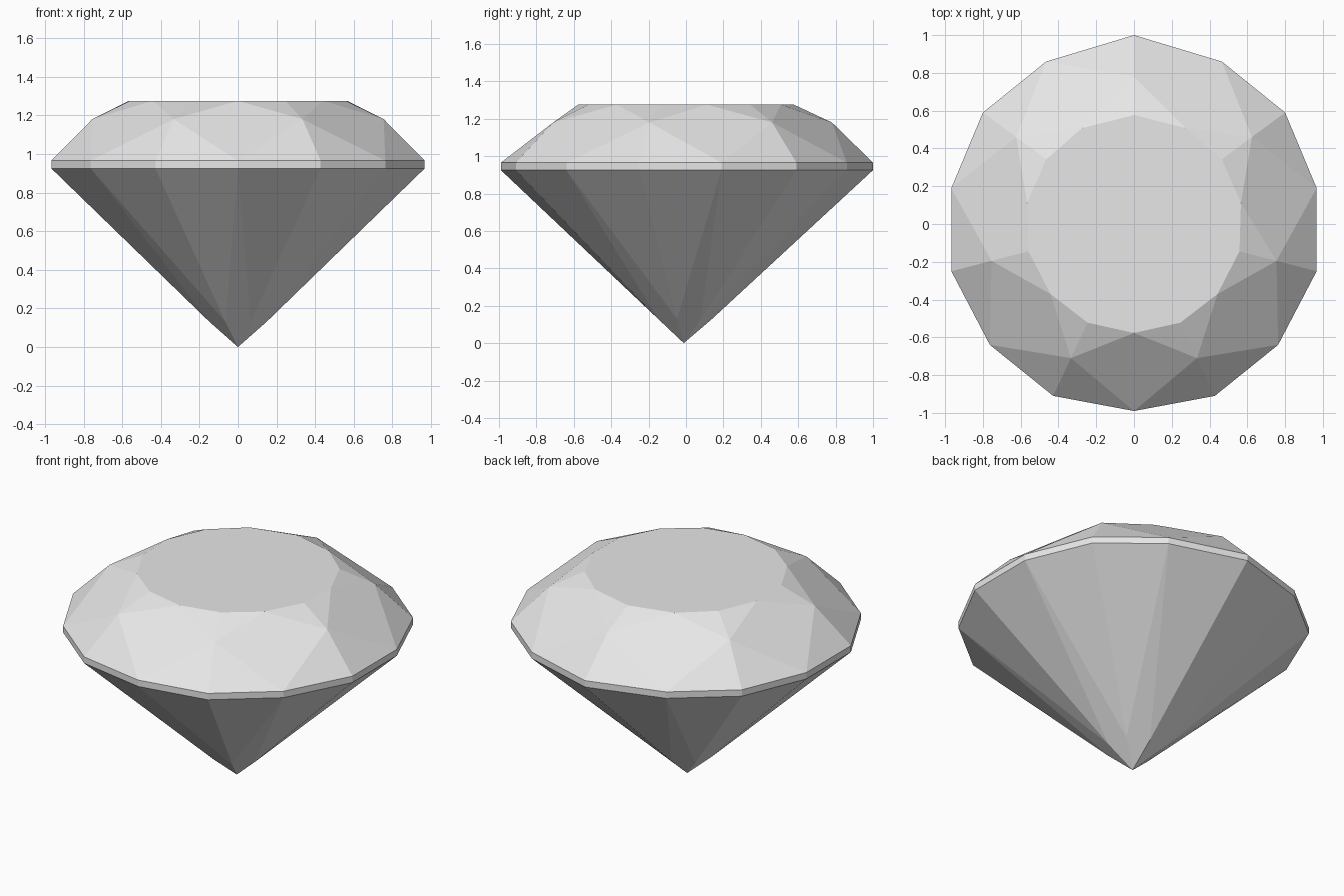
import bpy
import bmesh
from mathutils import Vector

cube = bpy.data.objects.get("Cube")
if cube:
    bpy.data.objects.remove(cube)

grey = bpy.data.materials.new("pale_grey")
grey.use_nodes = True
colour = (0.8, 0.8, 0.8, 1)
grey.diffuse_color = colour
grey.node_tree.nodes["Principled BSDF"].inputs["Base Color"].default_value = colour

# Right half of the outline, from back to front, mirrored to the left
half = [(0, 1), (0.465, 0.86), (0.8, 0.59), (0.967, 0.19),
        (0.967, -0.25), (0.763, -0.64), (0.428, -0.91), (0, -0.99)]
outline = [Vector(p) for p in half + [(-x, y) for x, y in half[-2:0:-1]]]
N = len(outline)

GIRDLE_LOW, GIRDLE_TOP, TABLE = 0.925, 0.965, 1.275
CENTRE = Vector((0, -0.012))


def ring(flat_points, z):
    return [Vector((p.x, p.y, z)) for p in flat_points]


low = ring(outline, GIRDLE_LOW)
top = ring(outline, GIRDLE_TOP)
mid = ring([p * 0.78 for p in outline], 1.18)
table = ring([p.normalized() * 0.577 for p in outline], TABLE)
culet_ring = ring([CENTRE + (p - CENTRE).normalized() * 0.152 for p in outline], 0.13)
tip = Vector((CENTRE.x, CENTRE.y, 0))


def make_part(name, facets):
    """Build a flat-shaded part from a list of facets, each a list of points."""
    bm = bmesh.new()
    for facet in facets:
        bm.faces.new([bm.verts.new(p) for p in facet])
    bmesh.ops.remove_doubles(bm, verts=bm.verts, dist=0.0005)
    mesh = bpy.data.meshes.new(name)
    bm.to_mesh(mesh)
    bm.free()
    mesh.materials.append(grey)
    obj = bpy.data.objects.new(name, mesh)
    bpy.context.collection.objects.link(obj)


crown = [table[::-1]]
girdle = []
pavilion = []
for i in range(N):
    prev, nxt = (i - 1) % N, (i + 1) % N
    girdle.append([low[nxt], low[i], top[i], top[nxt]])
    if i % 2 == 0:
        # Girdle triangles and star triangles round each middle point
        for a, b in ((prev, i), (i, nxt)):
            crown.append([top[b], top[a], mid[i]])
            crown.append([mid[i], table[a], table[b]])
            pavilion.append([low[a], low[b], culet_ring[i]])
    else:
        # Kite facets
        crown.append([top[i], mid[prev], table[i], mid[nxt]])
        pavilion.append([low[i], culet_ring[nxt], tip, culet_ring[prev]])

make_part("crown", crown)
make_part("girdle", girdle)
make_part("pavilion", pavilion)
